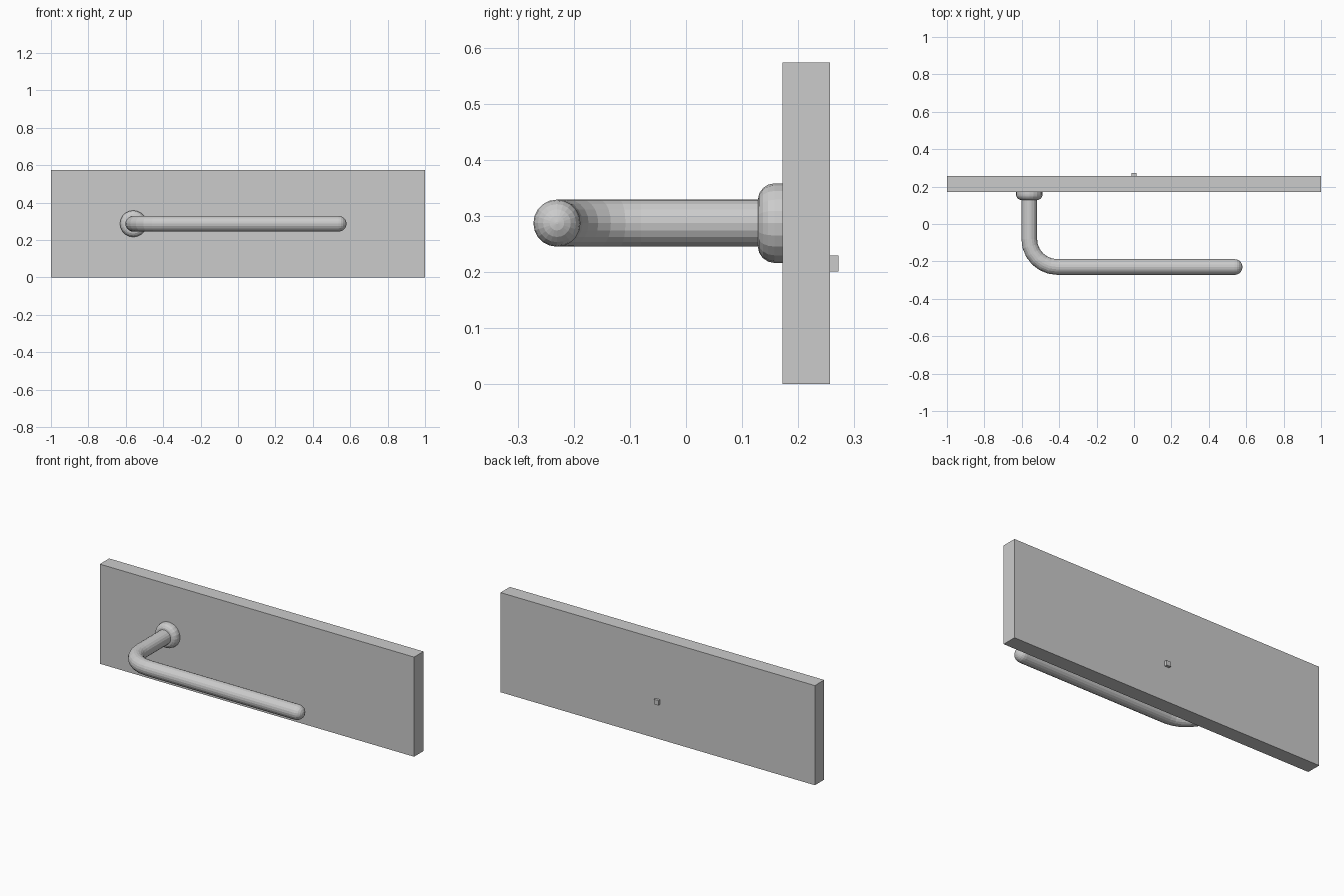
import bpy, bmesh
from math import sin, cos, pi
from mathutils import Vector

if "Cube" in bpy.data.objects:
    bpy.data.objects.remove(bpy.data.objects["Cube"])

ZC, R, SIDES = 0.287, 0.042, 20      # rod height, rod radius, facets
XB, YF, BEND = -0.56, -0.23, 0.15    # rod base x, front y, bend radius


def finish(bm, name):
    bmesh.ops.recalc_face_normals(bm, faces=bm.faces[:])
    me = bpy.data.meshes.new(name)
    bm.to_mesh(me)
    bm.free()
    ob = bpy.data.objects.new(name, me)
    bpy.context.collection.objects.link(ob)
    return ob


def box(name, lo, hi):
    bm = bmesh.new()
    bmesh.ops.create_cube(bm, size=1)
    for v in bm.verts:
        v.co = Vector([lo[i] + (v.co[i] + 0.5) * (hi[i] - lo[i]) for i in range(3)])
    return finish(bm, name)


def sweep(name, stations, sides):
    """Skin circular rings; each station is (x, y, heading angle, radius)."""
    bm = bmesh.new()
    rings = []
    for x, y, a, r in stations:
        side = Vector((-sin(a), cos(a), 0))
        rings.append([bm.verts.new(Vector((x, y, ZC)) + side * r * cos(t) + Vector((0, 0, r * sin(t))))
                      for t in (2 * pi * k / sides for k in range(sides))])
    for p, q in zip(rings, rings[1:]):
        for k in range(sides):
            n = (k + 1) % sides
            bm.faces.new((p[k], p[n], q[n], q[k]))
    bm.faces.new(rings[0])
    bm.faces.new(rings[-1])
    return finish(bm, name)


# Wall plate and the small peg on its back
box("wall_plate", (-1, 0.172, 0), (1, 0.257, 0.573))
box("back_peg", (-0.014, 0.255, 0.201), (0.014, 0.272, 0.229))

# Rod: straight out of the plate, rounded bend, long arm, domed tip
path = [(XB, 0.174, -pi / 2, R)]
for i in range(7):
    a = -pi / 2 + i * pi / 12
    path.append((XB + BEND - BEND * cos(a + pi / 2),
                 YF + BEND - BEND * sin(a + pi / 2), a, R))
for i in range(5):
    t = i * pi / 2 / 5
    path.append((0.538 + R * sin(t), YF, 0, R * cos(t)))
path.append((0.58, YF, 0, 0.002))
sweep("holder_rod", path, SIDES)

# Flange: disc with a rounded front edge
flange = [(XB, 0.174, -pi / 2, 0.071)]
for i in range(5):
    t = i * pi / 2 / 4
    flange.append((XB, 0.158 - 0.03 * sin(t), -pi / 2, 0.041 + 0.03 * cos(t)))
sweep("flange", flange, SIDES)
